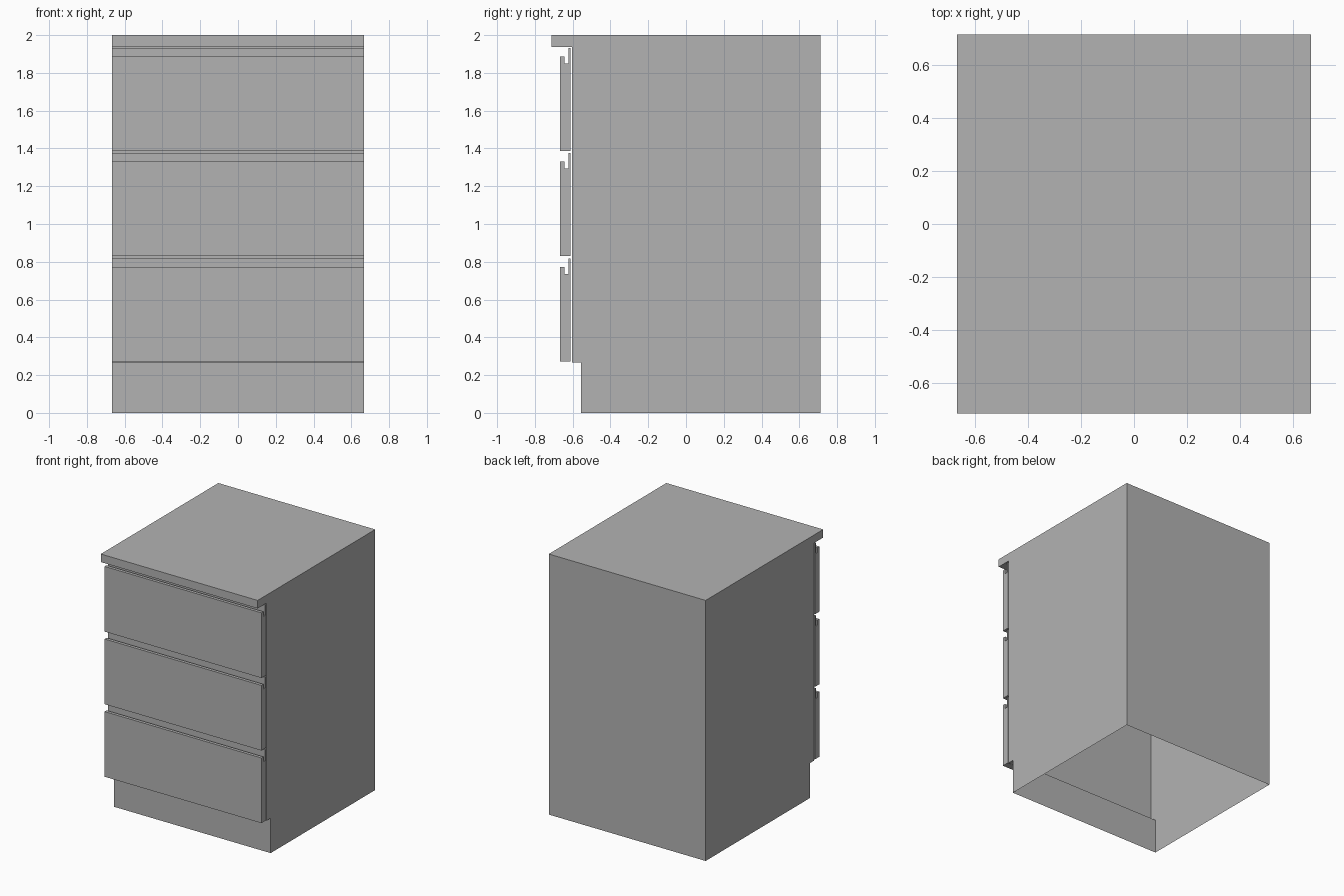
import bpy

if "Cube" in bpy.data.objects:
    bpy.data.objects.remove(bpy.data.objects["Cube"])

grey = bpy.data.materials.new("plain_grey")
grey.diffuse_color = (0.45, 0.45, 0.45, 1)
grey.use_nodes = True
grey.node_tree.nodes["Principled BSDF"].inputs["Base Color"].default_value = grey.diffuse_color
W = 0.666  # half width


def extrude_profile(name, profile, open_edges=()):
    """Sweep a (y, z) outline across the width; skip the listed edges."""
    n = len(profile)
    verts = [(x, y, z) for x in (-W, W) for y, z in profile]
    faces = [tuple(range(n))[::-1], tuple(range(n, 2 * n))]
    faces += [(i, (i + 1) % n, (i + 1) % n + n, i + n)
              for i in range(n) if i not in open_edges]
    mesh = bpy.data.meshes.new(name)
    mesh.from_pydata(verts, [], faces)
    mesh.materials.append(grey)
    obj = bpy.data.objects.new(name, mesh)
    bpy.context.collection.objects.link(obj)
    return obj


# Cabinet shell with toe kick and overhanging top, open underneath
extrude_profile("cabinet_body", [
    (-0.555, 0), (0.713, 0), (0.713, 2), (-0.713, 2),
    (-0.713, 1.938), (-0.604, 1.938), (-0.604, 0.268), (-0.555, 0.268),
][::-1], open_edges=(6,))

# Three drawer fronts with a grooved finger pull along the top edge
for i, name in enumerate(("bottom", "middle", "top")):
    z = 0.273 + 0.557 * i
    extrude_profile(name + "_drawer_front", [
        (-0.667, z), (-0.667, z + 0.5), (-0.643, z + 0.5), (-0.643, z + 0.463),
        (-0.623, z + 0.463), (-0.623, z + 0.545), (-0.612, z + 0.545), (-0.612, z),
    ][::-1])
